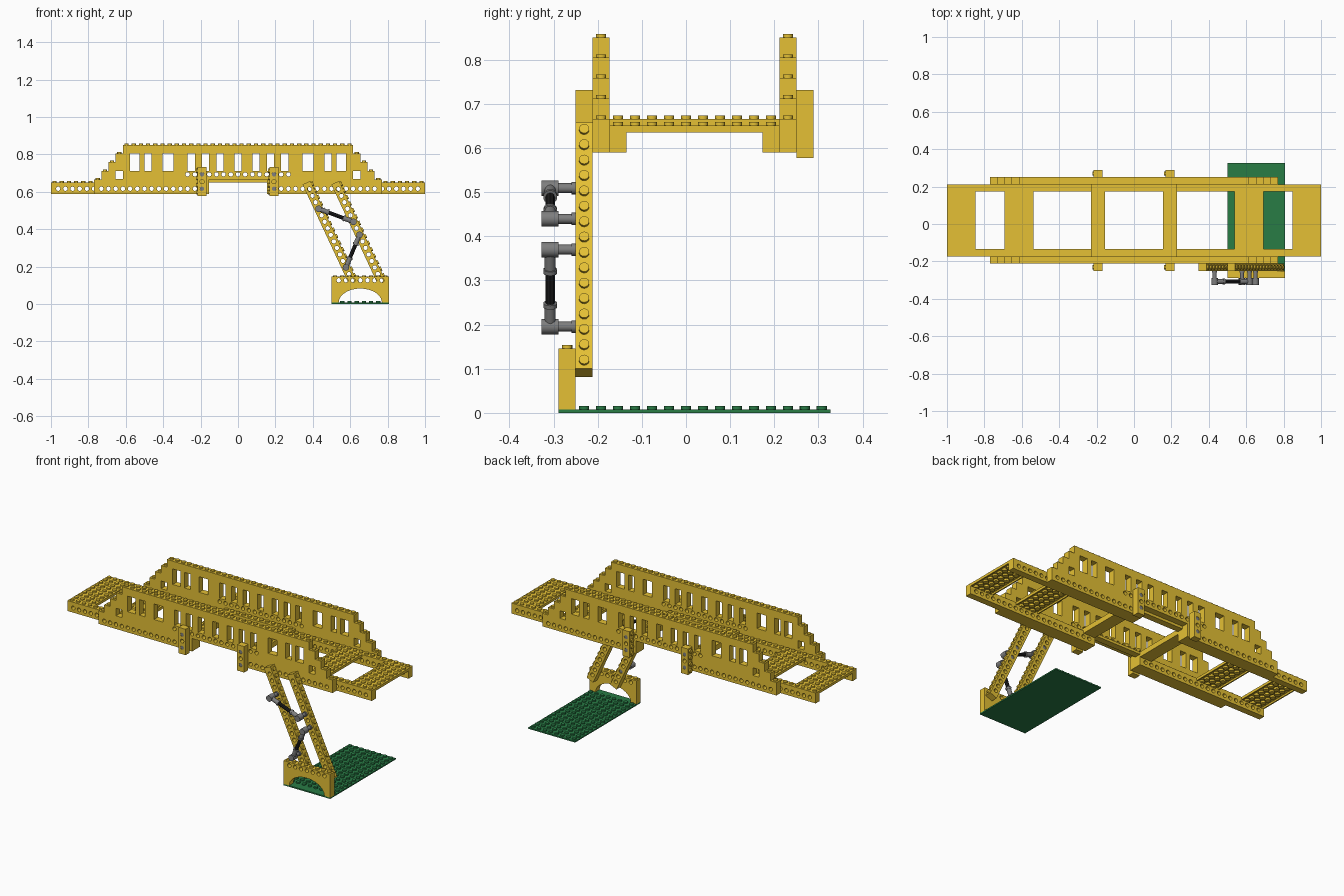
import bpy, bmesh, math
from mathutils import Vector, Matrix

if "Cube" in bpy.data.objects:
    bpy.data.objects.remove(bpy.data.objects["Cube"])

P = 2 / 52            # stud pitch
B = 1.2 * P           # brick height
T = 0.4 * P           # plate height
ZB = 0.5895           # underside of the bridge
Z1, Z2 = ZB + B + T, ZB + B + 2 * T   # low and high deck tops
HOLE = 0.70 * P       # hole height in a brick
YC = 0.5 * P          # bridge centre line


def mat(name, r, g, b):
    m = bpy.data.materials.new(name)
    m.diffuse_color = (r, g, b, 1)
    m.use_nodes = True
    m.node_tree.nodes["Principled BSDF"].inputs["Base Color"].default_value = m.diffuse_color
    return m


YELLOW = mat("yellow", 0.78, 0.53, 0.035)
GREEN = mat("green", 0.022, 0.20, 0.06)
GREY = mat("grey", 0.21, 0.21, 0.21)
BLACK = mat("black", 0.012, 0.012, 0.013)


def finish(name, bm, material):
    bmesh.ops.recalc_face_normals(bm, faces=bm.faces)
    me = bpy.data.meshes.new(name)
    bm.to_mesh(me)
    bm.free()
    me.materials.clear()
    me.materials.append(material)
    me.shade_smooth()
    me.set_sharp_from_angle(angle=0.6)
    ob = bpy.data.objects.new(name, me)
    bpy.context.collection.objects.link(ob)
    return ob


def add_box(bm, x0, x1, y0, y1, z0, z1):
    m = Matrix.Translation(((x0 + x1) / 2, (y0 + y1) / 2, (z0 + z1) / 2)) @ \
        Matrix.Diagonal((x1 - x0, y1 - y0, z1 - z0, 1))
    bmesh.ops.create_cube(bm, size=1, matrix=m)


def add_rod(bm, a, b, r, n=14):
    a, b = Vector(a), Vector(b)
    d = b - a
    m = Matrix.Translation((a + b) / 2) @ d.to_track_quat('Z', 'Y').to_matrix().to_4x4()
    bmesh.ops.create_cone(bm, cap_ends=True, segments=n, radius1=r, radius2=r,
                          depth=d.length, matrix=m)


def boxes(name, items, material=YELLOW):
    bm = bmesh.new()
    for it in items:
        add_box(bm, *it)
    return finish(name, bm, material)


def studs(name, places, axis=(0, 0, 1), material=YELLOW):
    bm = bmesh.new()
    ax = Vector(axis)
    for p in places:
        add_rod(bm, Vector(p) - ax * 0.001, Vector(p) + ax * 0.2 * P, 0.3 * P)
    return finish(name, bm, material)


def circle(x, z, r=0.3 * P, n=14):
    return [(x + r * math.cos(2 * math.pi * i / n), z + r * math.sin(2 * math.pi * i / n))
            for i in range(n)]


def rect(x0, x1, z0, z1):
    return [(x0, z0), (x1, z0), (x1, z1), (x0, z1)]


def slab(name, loops, y, width=P, material=YELLOW):
    """Outline with holes in the xz plane, extruded about y."""
    cu = bpy.data.curves.new(name, 'CURVE')
    cu.dimensions, cu.fill_mode, cu.extrude = '2D', 'BOTH', width / 2
    for pts in loops:
        s = cu.splines.new('POLY')
        s.points.add(len(pts) - 1)
        for q, (a, b) in zip(s.points, pts):
            q.co = (a, b, 0, 1)
        s.use_cyclic_u = True
    tmp = bpy.data.objects.new("outline_helper", cu)
    bpy.context.collection.objects.link(tmp)
    bpy.context.view_layer.update()
    me = bpy.data.meshes.new_from_object(tmp.evaluated_get(bpy.context.evaluated_depsgraph_get()))
    bpy.data.objects.remove(tmp)
    bm = bmesh.new()
    bm.from_mesh(me)
    bpy.data.meshes.remove(me)
    bmesh.ops.remove_doubles(bm, verts=bm.verts, dist=1e-5)
    for v in bm.verts:
        v.co = (v.co.x, y - v.co.z, v.co.y)
    return finish(name, bm, material)


# side walls: stepped outline, windows, and rows of round holes
half = [(4 * P, Z2), (4 * P, ZB), (20 * P, ZB), (20 * P, Z2)]
for i in range(4):
    half += [((19 - i) * P, Z2 + i * B), ((19 - i) * P, Z2 + (i + 1) * B)]
# last step stops one stud in from the row below
outline = half + [(-x, z) for x, z in reversed(half)]
loops = [outline, rect(-0.5 * P, 0.5 * P, Z2 + B, Z2 + 3 * B)]
for s in (-1, 1):
    for a, b in ((2, 3), (4, 5), (6, 7), (9, 10.5), (12, 13), (13.7, 15)):
        loops.append(rect(*sorted((s * a * P, s * b * P)), Z2 + B, Z2 + 3 * B))
    loops.append(rect(*sorted((s * 16 * P, s * 17 * P)), Z2 + 0.001, Z2 + B))
    loops += [circle(s * k * P, ZB + HOLE) for k in range(5, 20)]
loops += [circle(k * P, Z2 + HOLE) for k in range(-7, 8)]
for side, y in (("front", -5 * P), ("back", 6 * P)):
    slab(side + "_wall", loops, y)
    pts = [((k + 0.5) * P, y, Z2 + 4 * B) for k in range(-16, 16)]
    pts += [(s * (19.5 - i) * P, y, Z2 + i * B) for i in range(4) for s in (-1, 1)]
    studs(side + "_wall_studs", pts)

# deck rails inside the walls
for side, y in (("front", -4 * P), ("back", 5 * P)):
    for end, s in (("left", -1), ("right", 1)):
        x0, x1 = sorted((s * 4 * P, s * 26 * P))
        slab(f"{side}_{end}_rail", [rect(x0, x1, ZB, ZB + B)] +
             [circle(s * k * P, ZB + HOLE) for k in range(5, 26)], y)
        xa, xb = sorted((s * 4 * P, s * 22 * P))
        boxes(f"{side}_{end}_rail_plate", [(xa, xb, y - P / 2, y + P / 2, ZB + B, Z1)])
        studs(f"{side}_{end}_rail_studs", [(s * (k + 0.5) * P, y, Z1) for k in
                                           list(range(6, 14)) + list(range(18, 22))])
    boxes(side + "_middle_rail", [(-4 * P, 4 * P, y - P / 2, y + P / 2, Z1, Z2)])
    studs(side + "_middle_studs", [((k + 0.5) * P, y, Z2) for k in range(-4, 4)])

# deck plates, hollow below with tubes
Y0, Y1, W = -4.5 * P, 5.5 * P, 0.19 * P
for end, s in (("left", -1), ("right", 1)):
    for part, k in (("end_deck", 22), ("inner_deck", 14)):
        x0, x1 = sorted((s * k * P, s * (k + 4) * P))
        zt = Z1 - 0.35 * T
        bm = bmesh.new()
        add_box(bm, x0, x1, Y0, Y1, zt, Z1)
        for b in ((x0, x0 + W, Y0, Y1), (x1 - W, x1, Y0, Y1),
                  (x0, x1, Y0, Y0 + W), (x0, x1, Y1 - W, Y1)):
            add_box(bm, *b, ZB + B, zt)
        for i in range(1, 4):
            for j in range(1, 10):
                x, y = x0 + i * P, Y0 + j * P
                add_rod(bm, (x, y, ZB + B), (x, y, zt), 0.4 * P, 12)
        finish(f"{end}_{part}", bm, YELLOW)
        studs(f"{end}_{part}_studs", [(x0 + (i + 0.5) * P, Y0 + (j + 0.5) * P, Z1)
                                      for i in range(4) for j in range(10)])
    # cross members beside the middle gap
    x0, x1 = sorted((s * 4 * P, s * 6 * P))
    boxes(end + "_cross_member", [(x0, x1, Y0, Y1, ZB + B, Z2)])
    studs(end + "_cross_studs", [(x0 + (i + 0.5) * P, Y0 + (j + 0.5) * P, Z2)
                                 for i in range(2) for j in range(10)])

# upright posts outside the walls, studs facing left
PZ = ZB + HOLE - P
for side, y in (("front", -6 * P), ("back", 7 * P)):
    for end, x in (("left", -5 * P), ("right", 5 * P)):
        slab(f"{side}_{end}_post", [rect(x - B / 2, x + B / 2, PZ, PZ + 4 * P)] +
             [circle(x, PZ + k * P) for k in (1, 2, 3)], y)
        studs(f"{side}_{end}_post_studs", [(x - B / 2, y, PZ + (k + 0.5) * P) for k in range(4)],
              (-1, 0, 0))
        bm = bmesh.new()
        for k in (1, 3):
            add_rod(bm, (x, y - 0.46 * P, PZ + k * P), (x, y + 0.46 * P, PZ + k * P), 0.29 * P)
        finish(f"{side}_{end}_post_pins", bm, GREY)

# base plate and arched foot
boxes("base_plate", [(13 * P, 21 * P, -7.5 * P, 8.5 * P, 0, 0.2 * P)], GREEN)
studs("base_studs", [((13.5 + i) * P, (j - 7) * P, 0.2 * P)
                     for i in range(8) for j in range(1, 16)], material=GREEN)
F0 = 0.2 * P
F1 = F0 + 3 * B
foot = [(13 * P, F0), (14 * P, F0)]
foot += [(17 * P - 3 * P * math.cos(math.pi * i / 24), F0 + 1.95 * P * math.sin(math.pi * i / 24))
         for i in range(1, 24)]
foot += [(20 * P, F0), (21 * P, F0), (21 * P, F1), (13 * P, F1)]
slab("arched_foot", [foot] + [circle(k * P, F0 + 2 * B + HOLE) for k in range(14, 21)], -7 * P)
studs("foot_studs", [((13.5 + i) * P, -7 * P, F1) for i in range(8)])

# two slanted legs, studs on the upper right side
A = math.radians(25)
U = Vector((math.sin(A), 0, -math.cos(A)))
N = Vector((math.cos(A), 0, math.sin(A)))


def leg_hole(i, k):
    return Vector((0.345 + i * 4 * P, 0, 0.639)) + N * B / 2 + U * k * P


for i, name in enumerate(("left_leg", "right_leg")):
    c = leg_hole(i, 0) - N * B / 2
    corners = [c, c + N * B, c + N * B + U * 16 * P, c + U * 16 * P]
    holes = [leg_hole(i, k) for k in range(1, 16)]
    slab(name, [[(v.x, v.z) for v in corners]] + [circle(h.x, h.z) for h in holes], -6 * P)
    studs(name + "_studs", [c + N * B + U * (k + 0.5) * P + Vector((0, -6 * P, 0))
                            for k in range(16)], N)

# jointed links between the legs
for name, a, b in (("upper_link", leg_hole(0, 4), leg_hole(1, 6)),
                   ("lower_link", leg_hole(1, 8), leg_hole(0, 13))):
    yv = Vector((0, 1, 0))
    d = (b - a).normalized()
    bm = bmesh.new()
    for p, e in ((a, d), (b, -d)):
        c = p - yv * 8 * P
        add_rod(bm, p - yv * 8.5 * P, p - yv * 7.5 * P, 0.46 * P, 18)
        add_rod(bm, p - yv * 7.5 * P, p - yv * 5.6 * P, 0.29 * P)
        add_rod(bm, p - yv * 6.75 * P, p - yv * 6.5 * P, 0.37 * P)
        add_rod(bm, c, c + e * 1.45 * P, 0.33 * P)
        add_rod(bm, c + e * 1.25 * P, c + e * 1.5 * P, 0.42 * P)
    finish(name + "_joints", bm, GREY)
    bm = bmesh.new()
    add_rod(bm, a - yv * 8 * P + d * P, b - yv * 8 * P - d * P, 0.27 * P, 8)
    finish(name + "_axle", bm, BLACK)
